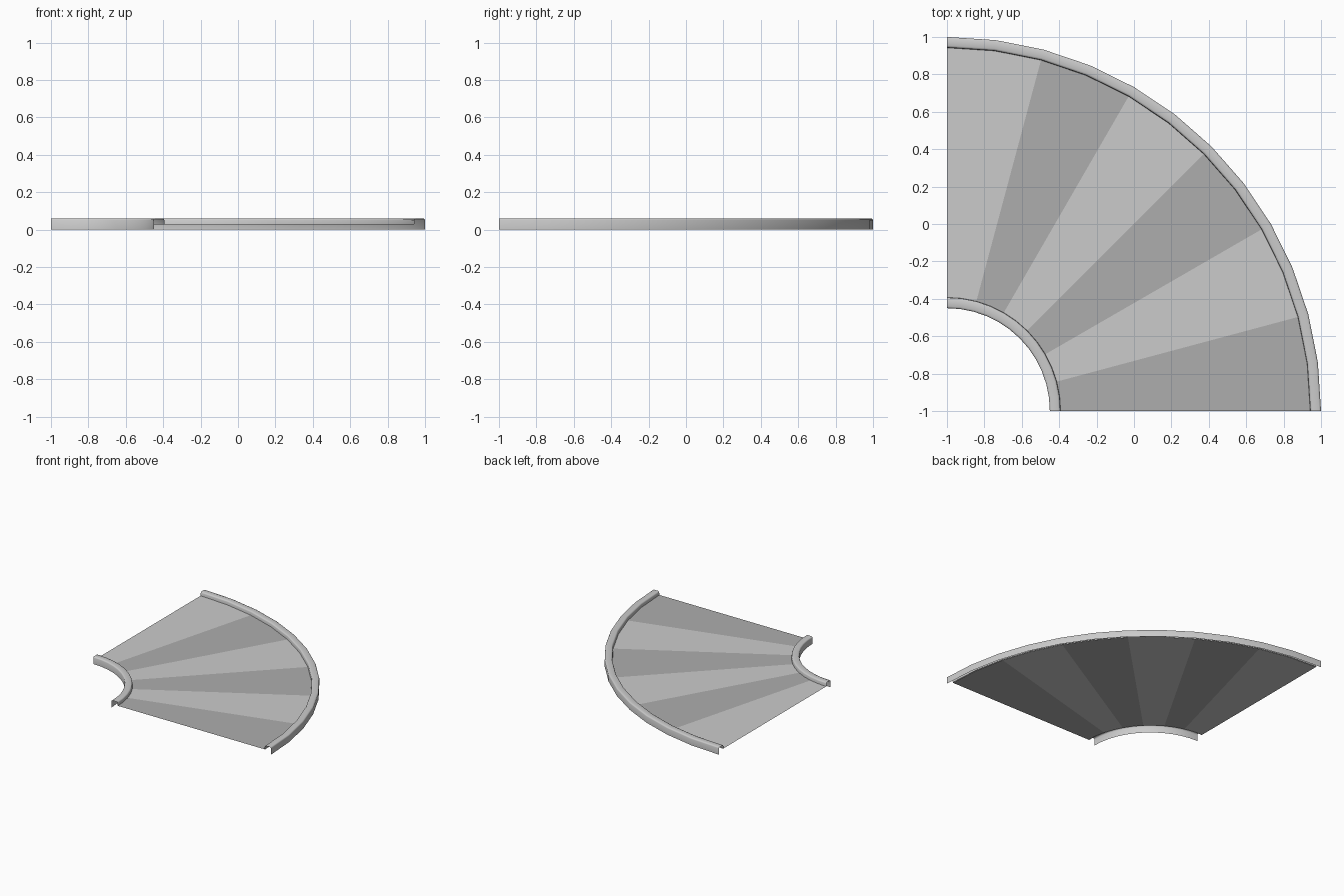
import bpy, math

if "Cube" in bpy.data.objects:
    bpy.data.objects.remove(bpy.data.objects["Cube"])

CX, CY = -1.0, -1.0      # centre of the bend
STEP = math.radians(7.5)  # twelve facets over the quarter turn


def sweep(name, profile, first, count, colour=None, smooth=False):
    """Turn an (r, z) profile around the bend centre, from facet first."""
    n = len(profile)
    verts, faces = [], []
    for i in range(first, first + count + 1):
        a = math.pi / 2 - i * STEP
        verts += [(CX + r * math.cos(a), CY + r * math.sin(a), z) for r, z in profile]
    for i in range(count):
        for j in range(n - 1):
            a, b = i * n + j, (i + 1) * n + j
            faces.append((a, a + 1, b + 1, b))
    mesh = bpy.data.meshes.new(name)
    mesh.from_pydata(verts, [], faces)
    obj = bpy.data.objects.new(name, mesh)
    bpy.context.collection.objects.link(obj)
    if colour:
        mesh.materials.append(colour)
    if smooth:
        bpy.context.view_layer.objects.active = obj
        obj.select_set(True)
        bpy.ops.object.shade_smooth_by_angle(angle=math.radians(50))
        obj.select_set(False)
    return obj


def grey(name, v):
    m = bpy.data.materials.new(name)
    m.diffuse_color = (v, v, v, 1)
    m.use_nodes = True
    m.node_tree.nodes["Principled BSDF"].inputs["Base Color"].default_value = m.diffuse_color
    return m


# Hooked rail section: (distance in from the tall wall, height)
hook = [(0, 0), (0, 0.051), (0.003, 0.057), (0.01, 0.06), (0.046, 0.06),
        (0.053, 0.057), (0.056, 0.051), (0.058, 0.027)]
sweep("outer_rail", [(2.0 - d, z) for d, z in hook][::-1], 0, 12, smooth=True)
sweep("inner_rail", [(0.55 + d, z) for d, z in hook], 0, 12, smooth=True)

# Belt in six alternating wedges
light, dark = grey("belt_light", 0.6), grey("belt_dark", 0.42)
for k in range(6):
    sweep(f"belt_wedge_{k + 1}", [(0.603, 0.029), (1.947, 0.029)], 2 * k, 2,
          dark if k % 2 else light)
